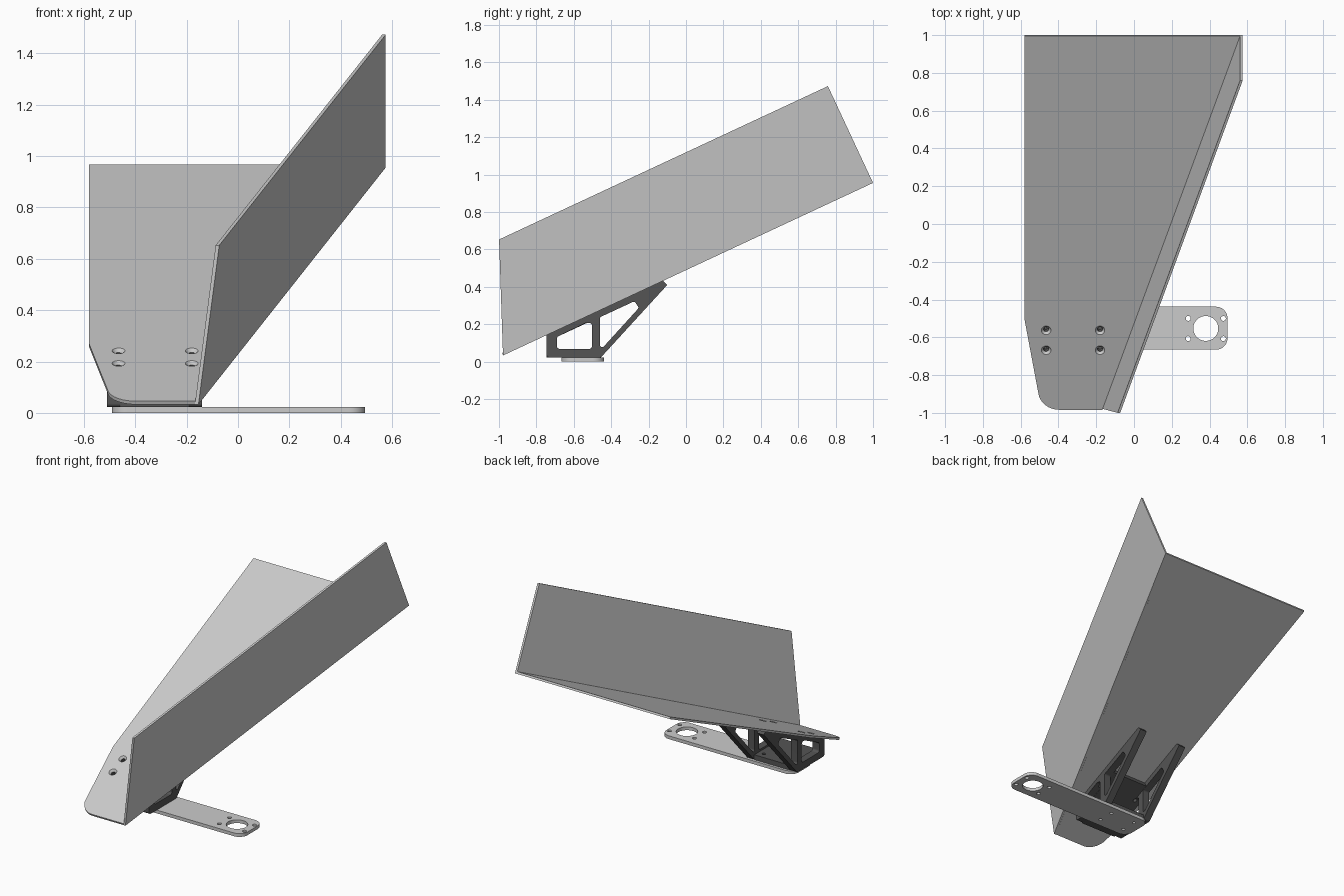
import bpy, bmesh, math
from mathutils import Matrix, Vector

if "Cube" in bpy.data.objects:
    bpy.data.objects.remove(bpy.data.objects["Cube"])

SLOPE = Matrix.Rotation(math.radians(25), 4, 'X')
SIDE = Matrix(((0, 0, 1, 0), (1, 0, 0, 0), (0, 1, 0, 0), (0, 0, 0, 1)))       # (y, z, x)
WALL = SLOPE @ Matrix(((.334, 0, 1, .1375), (1, 0, 0, 0), (0, 1, 0, 0), (0, 0, 0, 1)))
FLAT = Matrix.Identity(4)


def fillet(pts, radii, steps=8):
    """Round polygon corners; radii is one number or one per corner."""
    if not isinstance(radii, (list, tuple)):
        radii = [radii] * len(pts)
    out = []
    for i, r in enumerate(radii):
        p = Vector(pts[i])
        if r == 0:
            out.append(tuple(p))
            continue
        a = (Vector(pts[i - 1]) - p).normalized()
        b = (Vector(pts[(i + 1) % len(pts)]) - p).normalized()
        half = a.angle(b) / 2
        c = p + (a + b).normalized() * r / math.sin(half)
        v0 = p + a * r / math.tan(half) - c
        v1 = p + b * r / math.tan(half) - c
        for k in range(steps + 1):
            d = v0.lerp(v1, k / steps).normalized() * r
            out.append(tuple(c + d))
    return out


def circle(x, y, r, n=32):
    return [(x + r * math.cos(2 * math.pi * k / n), y + r * math.sin(2 * math.pi * k / n))
            for k in range(n)]


def prism(name, low, z0, z1, frame, high=None):
    """Solid between a low outline and a high outline, placed by a frame matrix."""
    bm = bmesh.new()
    bot = [bm.verts.new(frame @ Vector((x, y, z0))) for x, y in low]
    top = [bm.verts.new(frame @ Vector((x, y, z1))) for x, y in (high or low)]
    bm.faces.new(bot[::-1])
    bm.faces.new(top)
    n = len(bot)
    for i in range(n):
        j = (i + 1) % n
        bm.faces.new((bot[i], bot[j], top[j], top[i]))
    bmesh.ops.recalc_face_normals(bm, faces=bm.faces)
    me = bpy.data.meshes.new(name)
    bm.to_mesh(me)
    bm.free()
    ob = bpy.data.objects.new(name, me)
    bpy.context.collection.objects.link(ob)
    return ob


def select(ob):
    bpy.ops.object.select_all(action='DESELECT')
    ob.select_set(True)
    bpy.context.view_layer.objects.active = ob


def cut(ob, cutter):
    mod = ob.modifiers.new("cut", 'BOOLEAN')
    mod.operation, mod.solver, mod.object = 'DIFFERENCE', 'EXACT', cutter
    select(ob)
    bpy.ops.object.modifier_apply(modifier=mod.name)
    bpy.data.objects.remove(cutter)


dark = bpy.data.materials.new("dark_grey")
dark.diffuse_color = (.09, .09, .09, 1)
dark.use_nodes = True
dark.node_tree.nodes["Principled BSDF"].inputs["Base Color"].default_value = dark.diffuse_color
parts = []

# Sloped sheet with a rounded front corner
N0, N1 = .443, .457
sheet = prism("sloped_plate", fillet(
    [(.561, 1.31), (-.58, 1.31), (-.58, -.342), (-.49, -.872), (-.168, -.872)],
    [0, 0, 0, .11, 0]), N0, N1, SLOPE)
parts.append(sheet)

# Upright side wall bent up from the sheet
parts.append(prism("side_wall", [(-.873, N0), (1.31, N0), (1.31, 1.014), (-.63, 1.014)],
                   -.014, 0, WALL))

# Bracket flange under the sheet and bracket floor
flange = prism("bracket_flange", [(-.46, -.585), (-.19, -.585), (-.19, -.28), (-.46, -.28)],
               N0 - .032, N0, SLOPE)
floor = prism("bracket_floor", [(-.46, -.745), (-.19, -.745), (-.19, -.455), (-.46, -.455)],
              .022, .055, FLAT)

# Two bracket ribs with windows
rib_outline = fillet([(-.745, .022), (-.455, .022), (-.1, .41), (-.122, .432), (-.745, .142)],
                     [.015, .02, 0, 0, 0])
quad = fillet([(-.69, .068), (-.503, .068), (-.503, .207), (-.535, .207), (-.69, .132)], .015)
tri = fillet([(-.46, .058), (-.252, .287), (-.275, .323), (-.46, .237)], .012)
ribs = []
for name, x in (("left_rib", -.51), ("right_rib", -.19)):
    rib = prism(name, rib_outline, x, x + .05, SIDE)
    for window in (quad, tri):
        cut(rib, prism("window", window, x - .05, x + .1, SIDE))
    ribs.append(rib)

# Countersunk screw holes through sheet, flange and rib tops
for x in (-.465, -.18):
    for s in (-.408, -.524):
        cut(sheet, prism("cone", circle(x, s, .012), N0 - .002, N1 + .001, SLOPE,
                         circle(x, s, .026)))
        for ob in (flange, ribs[0] if x < -.3 else ribs[1]):
            cut(ob, prism("bore", circle(x, s, .013), N0 - .045, N0 + .01, SLOPE))

# Flat mounting arm with a large hole and four small ones
arm = prism("mounting_arm", fillet([(-.49, -.665), (.495, -.665), (.495, -.438), (-.49, -.438)],
                                   .06), 0, .022, FLAT)
cut(arm, prism("hole", circle(.38, -.553, .066, 48), -.05, .1, FLAT))
for x in (.287, .473):
    for y in (-.5, -.607):
        cut(arm, prism("hole", circle(x, y, .013), -.05, .1, FLAT))

# Bolt holes joining arm and bracket floor
for x in (-.42, -.23):
    for y in (-.5, -.607):
        for ob in (arm, floor):
            cut(ob, prism("hole", circle(x, y, .011), -.05, .1, FLAT))

for ob in ribs + [flange, floor]:
    ob.data.materials.clear()
    ob.data.materials.append(dark)
for ob in parts + ribs + [flange, floor, arm]:
    select(ob)
    bpy.ops.object.shade_smooth_by_angle(angle=math.radians(25))
